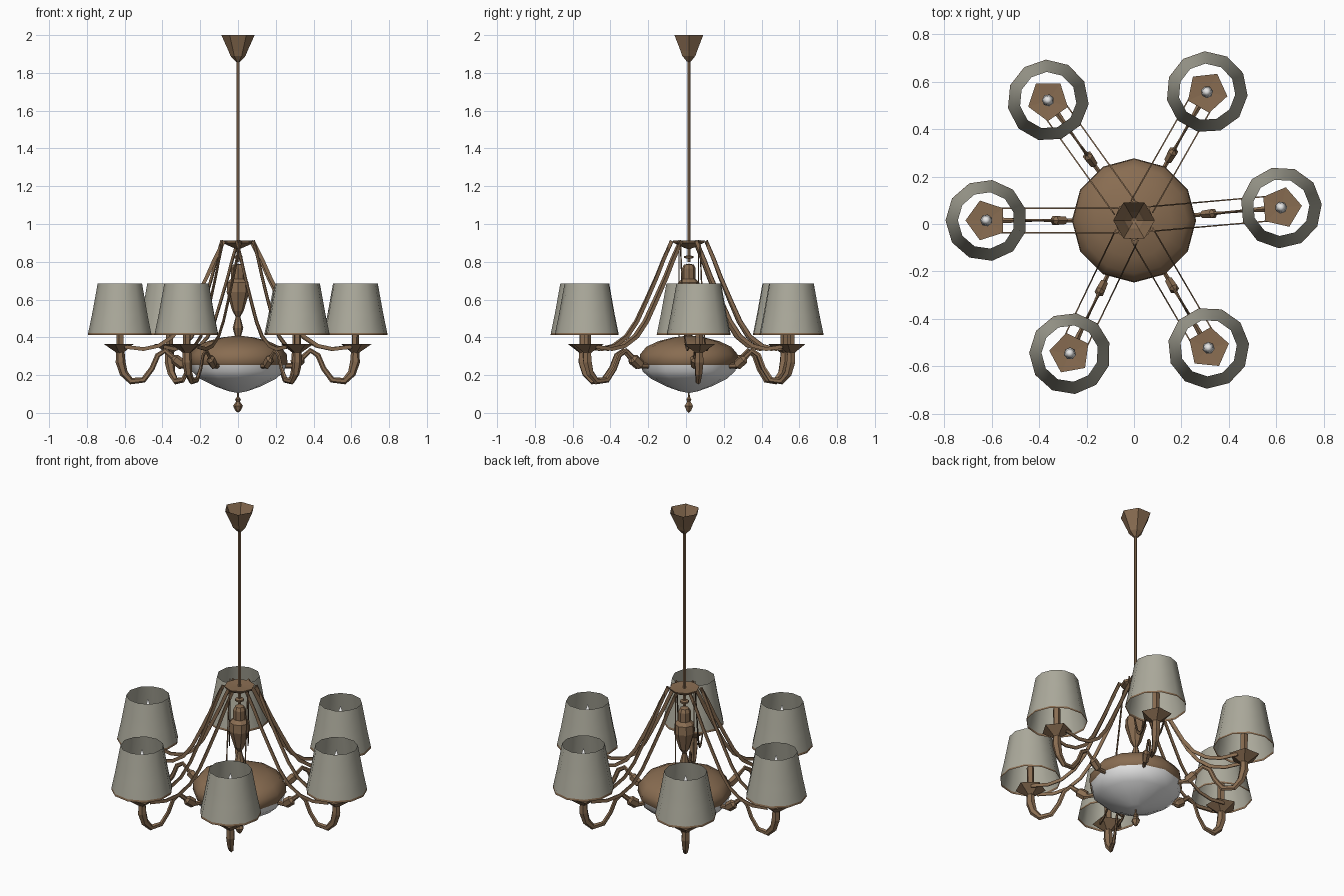
import bpy, bmesh, math
from mathutils import Vector

if "Cube" in bpy.data.objects:
    bpy.data.objects.remove(bpy.data.objects["Cube"])


def material(name, rgb):
    m = bpy.data.materials.new(name)
    m.diffuse_color = (*rgb, 1)
    m.use_nodes = True
    m.node_tree.nodes["Principled BSDF"].inputs["Base Color"].default_value = m.diffuse_color
    return m


BRONZE = material("bronze", (0.25, 0.152, 0.083))
FABRIC = material("shade_fabric", (0.41, 0.40, 0.33))
GLASS = material("white_glass", (0.80, 0.80, 0.80))
CENTRE = Vector((0, 0.015, 0))
ANGLES = [5, 60.4, 125.6, 180, 244.3, 300.3]
REACH = 0.623


def skin(bm, rings):
    # join neighbouring rings of equal vertex count, or single tip vertices
    for a, b in zip(rings, rings[1:]):
        n = max(len(a), len(b))
        for i in range(n):
            j = (i + 1) % n
            if len(a) == 1:
                bm.faces.new((a[0], b[j], b[i]))
            elif len(b) == 1:
                bm.faces.new((a[i], a[j], b[0]))
            else:
                bm.faces.new((a[i], a[j], b[j], b[i]))


def finish(bm, name, mats, smooth):
    bmesh.ops.recalc_face_normals(bm, faces=bm.faces)
    me = bpy.data.meshes.new(name)
    bm.to_mesh(me)
    bm.free()
    for m in mats:
        me.materials.append(m)
    if smooth:
        me.shade_smooth()
    return me


def lathe(name, profile, sides, mats, cx=0, phase=0.0, smooth=False, rule=None):
    bm = bmesh.new()
    rings = []
    for r, z in profile:
        if r == 0:
            rings.append([bm.verts.new((cx, 0, z))])
        else:
            rings.append([bm.verts.new((cx + r * math.cos(phase + math.tau * i / sides),
                                        r * math.sin(phase + math.tau * i / sides), z))
                          for i in range(sides)])
    skin(bm, rings)
    if rule:
        for f in bm.faces:
            f.material_index = rule(f.calc_center_median())
    return finish(bm, name, mats, smooth)


def sweep(name, path, sides, offset=0.0):
    # path in the radial plane: (x, z, half width sideways, half height in plane)
    bm = bmesh.new()
    rings = []
    for k, (x, z, w, h) in enumerate(path):
        p, q = path[max(k - 1, 0)], path[min(k + 1, len(path) - 1)]
        t = Vector((q[0] - p[0], q[1] - p[1])).normalized()
        ring = []
        for i in range(sides):
            a = math.tau * (i + 0.5) / sides
            u, v = w * math.cos(a), h * math.sin(a)
            ring.append(bm.verts.new((x - t.y * v, offset + u, z + t.x * v)))
        rings.append(ring)
    skin(bm, rings)
    bm.faces.new(rings[0])
    bm.faces.new(rings[-1])
    return finish(bm, name, [BRONZE], False)


def place(me, name, angle=0.0):
    ob = bpy.data.objects.new(name, me)
    ob.location = CENTRE
    ob.rotation_euler.z = math.radians(angle)
    bpy.context.collection.objects.link(ob)
    return ob


# Ceiling canopy, rod and hub
place(lathe("canopy", [(0.088, 2.0), (0.05, 1.915), (0.04, 1.89), (0.012, 1.86), (0, 1.855)],
            6, [BRONZE]), "canopy")
place(lathe("rod", [(0.009, 0.8), (0.009, 1.87)], 6, [BRONZE]), "rod")
place(lathe("hub", [(0, 0.908), (0.085, 0.912), (0.08, 0.9), (0.035, 0.878), (0, 0.865)],
            8, [BRONZE]), "hub")
# Turned central column
place(lathe("column", [(0.012, 0.39), (0.028, 0.45), (0.012, 0.51), (0.03, 0.54), (0.06, 0.64),
                       (0.056, 0.69), (0.036, 0.71), (0.036, 0.765), (0.026, 0.785), (0, 0.79)],
            8, [BRONZE]), "column")
place(lathe("column_collar", [(0, 0.815), (0.025, 0.82), (0.025, 0.83), (0, 0.835)], 8, [BRONZE]),
      "column_collar")
# Bowl: bronze lid and white glass dish
place(lathe("bowl_lid", [(0.25, 0.25), (0.262, 0.265), (0.258, 0.31), (0.225, 0.35), (0.16, 0.38),
                         (0.08, 0.40), (0, 0.41)], 12, [BRONZE], smooth=True), "bowl_lid")
place(lathe("bowl_glass", [(0.256, 0.265), (0.245, 0.22), (0.2, 0.18), (0.12, 0.14), (0.05, 0.115),
                           (0, 0.105)], 12, [GLASS], smooth=True), "bowl_glass")
# Bottom finial
place(lathe("finial", [(0.005, 0.11), (0.006, 0.085), (0.016, 0.07), (0.01, 0.06), (0.026, 0.037),
                       (0.014, 0.012), (0, 0)], 6, [BRONZE]), "finial")

# Parts shared by the six arms
shade = lathe("shade", [(0.172, 0.412), (0.17, 0.424), (0.15, 0.52), (0.139, 0.58), (0.12, 0.685)],
              11, [FABRIC, BRONZE], cx=REACH, smooth=True, rule=lambda c: int(c.z < 0.42))
cup = lathe("cup", [(0, 0.30), (0.03, 0.325), (0.088, 0.365), (0.02, 0.362), (0.022, 0.50),
                    (0, 0.505)], 5, [BRONZE], cx=REACH)
bulb = lathe("bulb", [(0.012, 0.505), (0.026, 0.55), (0.02, 0.60), (0, 0.665)], 7, [GLASS],
             cx=REACH, smooth=True)
arm = sweep("arm", [(0.623, 0.33, 0.022, 0.022), (0.622, 0.27, 0.026, 0.026),
                    (0.605, 0.21, 0.02, 0.022), (0.565, 0.168, 0.014, 0.018),
                    (0.5, 0.175, 0.01, 0.016), (0.455, 0.235, 0.007, 0.014),
                    (0.425, 0.305, 0.006, 0.014), (0.385, 0.33, 0.006, 0.014),
                    (0.345, 0.295, 0.008, 0.014), (0.335, 0.285, 0.022, 0.028),
                    (0.295, 0.255, 0.018, 0.028), (0.285, 0.25, 0.01, 0.014),
                    (0.24, 0.25, 0.01, 0.014)], 6)
strap_path = [(0.075, 0.91), (0.125, 0.81), (0.165, 0.72), (0.225, 0.6), (0.285, 0.485),
              (0.345, 0.405), (0.42, 0.355), (0.5, 0.338), (0.6, 0.35)]
straps = [sweep("strap", [(x, z, 0.004, 0.014) for x, z in strap_path], 4, s * 0.052)
          for s in (-1, 1)]

for n, ang in enumerate(ANGLES, 1):
    place(shade, f"shade_{n}", ang)
    place(cup, f"candle_cup_{n}", ang)
    place(bulb, f"bulb_{n}", ang)
    place(arm, f"arm_{n}", ang)
    for side, me in zip(("left", "right"), straps):
        place(me, f"strap_{side}_{n}", ang)
